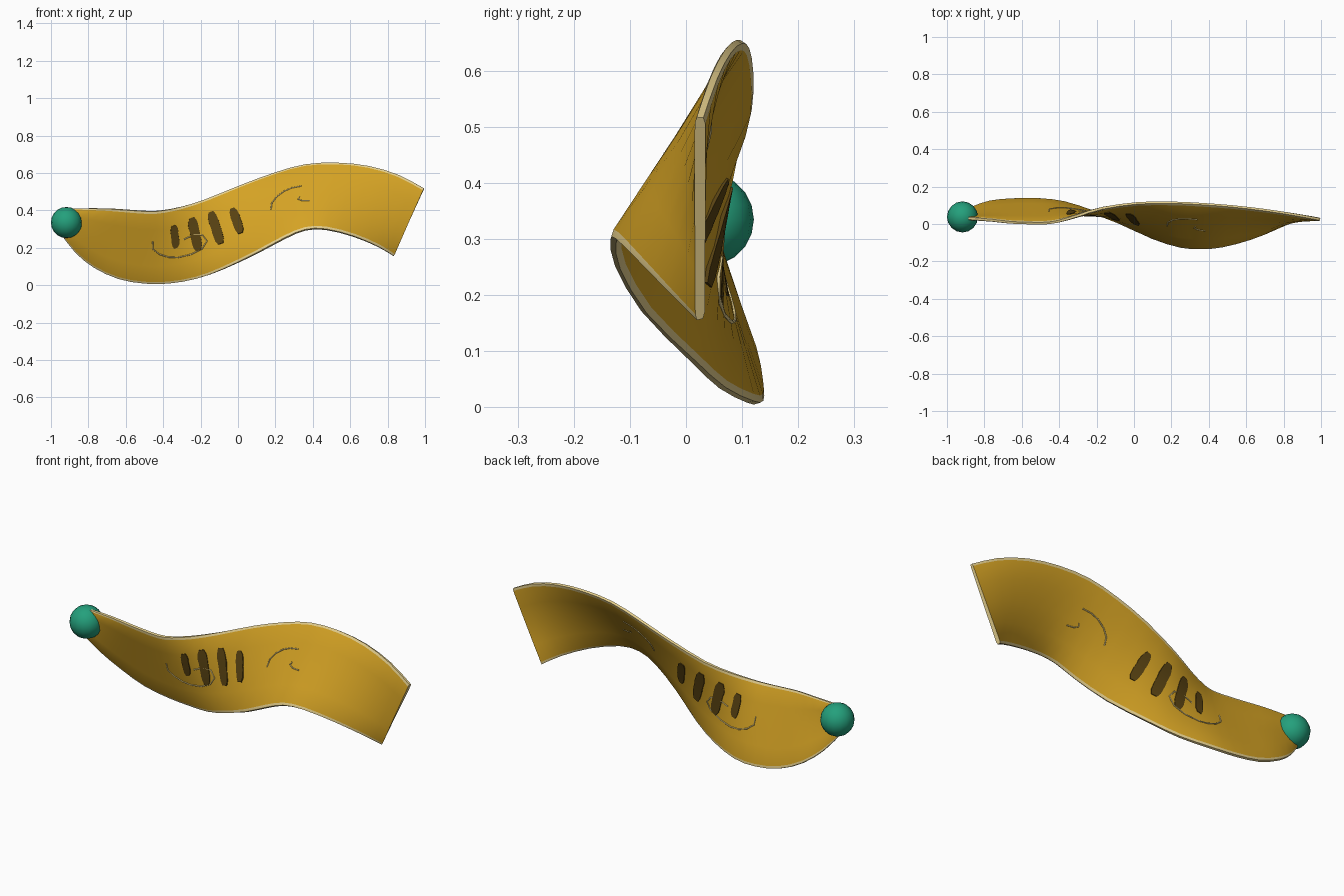
import bpy, bmesh, math
from mathutils import Vector

if "Cube" in bpy.data.objects:
    bpy.data.objects.remove(bpy.data.objects["Cube"])


def mat(name, rgb):
    m = bpy.data.materials.new(name)
    lin = [(c / 255 / 12.92) if c / 255 <= 0.04045 else ((c / 255 + 0.055) / 1.055) ** 2.4 for c in rgb]
    m.diffuse_color = (*lin, 1)
    m.use_nodes = True
    m.node_tree.nodes["Principled BSDF"].inputs["Base Color"].default_value = m.diffuse_color
    return m


GOLD = mat("gold", (212, 162, 36))
CREAM = mat("cream", (228, 206, 140))
BROWN = mat("dark brown", (88, 66, 18))
TEAL = mat("teal", (36, 160, 124))

# Stations along the ribbon: lower edge point, upper edge point
STATIONS = [
    ((-.945, .04, .27), (-.885, .03, .41)),
    ((-.87, .085, .175), (-.76, .02, .41)),
    ((-.77, .12, .095), (-.66, .008, .407)),
    ((-.64, .132, .035), (-.56, .004, .40)),
    ((-.50, .132, .01), (-.47, .004, .395)),
    ((-.37, .115, .01), (-.40, .015, .40)),
    ((-.22, .065, .035), (-.30, .045, .42)),
    ((-.08, .01, .085), (-.17, .085, .46)),
    ((.10, -.075, .17), (.02, .112, .535)),
    ((.25, -.122, .25), (.20, .115, .60)),
    ((.36, -.13, .295), (.36, .108, .643)),
    ((.47, -.12, .298), (.53, .095, .652)),
    ((.62, -.08, .26), (.70, .075, .635)),
    ((.75, -.025, .205), (.86, .05, .588)),
    ((.83, .025, .157), (.995, .025, .517)),
]
N = len(STATIONS) - 1


def edge(u, k):
    """Smooth curve through the stations' edge points."""
    i = min(max(int(u), 0), N - 1)
    f = u - i
    p = [Vector(STATIONS[min(max(j, 0), N)][k]) for j in range(i - 1, i + 3)]
    return 0.5 * (2 * p[1] + (p[2] - p[0]) * f + (2 * p[0] - 5 * p[1] + 4 * p[2] - p[3]) * f ** 2
                  + (3 * p[1] - p[0] - 3 * p[2] + p[3]) * f ** 3)


def surf(u, v, off=0.0):
    """Point on the ribbon, moved off it along the front-facing normal."""
    b, t = edge(u, 0), edge(u, 1)
    p = b.lerp(t, v)
    if off:
        a, c = max(u - .05, 0), min(u + .05, N)
        du = edge(c, 0).lerp(edge(c, 1), v) - edge(a, 0).lerp(edge(a, 1), v)
        p = p + du.cross(t - b).normalized() * off
    return p


FINE = [(i * .02, edge(i * .02, 0), edge(i * .02, 1)) for i in range(N * 50 + 1)]


def on_ribbon(x, z, off):
    """Project a front-view point on the ribbon."""
    best = None
    for u, b, t in FINE:
        v = (z - b.z) / (t.z - b.z)
        err = abs(b.x + (t.x - b.x) * v - x)
        if 0 <= v <= 1 and (best is None or err < best[0]):
            best = (err, u, v)
    return surf(best[1], best[2], off)


def finish(name, bm, mats, angle=35):
    bmesh.ops.recalc_face_normals(bm, faces=bm.faces)
    me = bpy.data.meshes.new(name)
    bm.to_mesh(me)
    bm.free()
    for m in mats:
        me.materials.append(m)
    ob = bpy.data.objects.new(name, me)
    bpy.context.collection.objects.link(ob)
    bpy.ops.object.select_all(action='DESELECT')
    ob.select_set(True)
    bpy.context.view_layer.objects.active = ob
    bpy.ops.object.shade_smooth_by_angle(angle=math.radians(angle))
    return ob


def loft(bm, rings, cap_mat=0, rule=lambda k: 0):
    """Skin closed rings of points and cap both ends."""
    vs = [[bm.verts.new(p) for p in r] for r in rings]
    n = len(vs[0])
    for a, b in zip(vs, vs[1:]):
        for k in range(n):
            f = bm.faces.new((a[k], a[(k + 1) % n], b[(k + 1) % n], b[k]))
            f.material_index = rule(k)
    for end in (vs[0], vs[-1]):
        bm.faces.new(end).material_index = cap_mat


# Ribbon: chamfered cross-section, cream along the edges and ends
T = .0095
front = [(0, .006), (.03, T), (.25, T), (.5, T), (.75, T), (.97, T), (1, .006)]
section = front + [(v, -o) for v, o in reversed(front)]
bm = bmesh.new()
loft(bm, [[surf(i / 2, v, o) for v, o in section] for i in range(2 * N + 1)], 1,
     lambda k: 1 if k in (0, 5, 6, 7, 12, 13) else 0)
finish("wavy_ribbon", bm, [GOLD, CREAM])

# Dark slanted bars set through the ribbon: top and bottom in the front view, width
bars = [((-.345, .32), (-.33, .20), .04), ((-.25, .36), (-.21, .185), .05),
        ((-.145, .39), (-.09, .22), .05), ((-.03, .408), (.018, .275), .045)]
for n, (a, b, w) in enumerate(bars, 1):
    rings = []
    for i in range(9):
        f = i / 8
        h = w / 2 * (.5 if i in (0, 8) else .9 if i in (1, 7) else 1)
        x, z = a[0] + (b[0] - a[0]) * f, a[1] + (b[1] - a[1]) * f
        rings.append([on_ribbon(x + s * h, z + s * h * .35, o)
                      for s, o in ((-1, .0125), (1, .0125), (1, -.0125), (-1, -.0125))])
    bm = bmesh.new()
    loft(bm, rings)
    finish(f"dark_bar_{n}", bm, [BROWN])

# Thin cream scrolls lying on both faces
scrolls = {
    "left_scroll": [(-.455, .235), (-.455, .195), (-.42, .168), (-.37, .152), (-.32, .15), (-.25, .165),
                    (-.19, .195), (-.165, .235), (-.19, .268), (-.24, .268), (-.29, .245)],
    "right_scroll": [(.18, .40), (.185, .435), (.21, .468), (.25, .498), (.29, .515), (.34, .525)],
    "right_scroll_tip": [(.33, .468), (.322, .455), (.345, .447), (.385, .447)],
}
for name, pts in scrolls.items():
    for side, off in (("front", T), ("back", -T)):
        path = [on_ribbon(x, z, off) for x, z in pts]
        rings = []
        for i, p in enumerate(path):
            d = (path[min(i + 1, len(path) - 1)] - path[max(i - 1, 0)]).normalized()
            s = d.cross(Vector((0, 1, 0))).normalized()
            q = d.cross(s)
            rings.append([p + (s * math.cos(k * math.pi / 3) + q * math.sin(k * math.pi / 3)) * .0032
                          for k in range(6)])
        bm = bmesh.new()
        loft(bm, rings)
        finish(f"{name}_{side}", bm, [CREAM], 65)

# Ball at the left end
bm = bmesh.new()
bmesh.ops.create_uvsphere(bm, u_segments=16, v_segments=10, radius=.083)
bmesh.ops.translate(bm, verts=bm.verts, vec=(-.917, .038, .335))
finish("end_ball", bm, [TEAL], 60)
